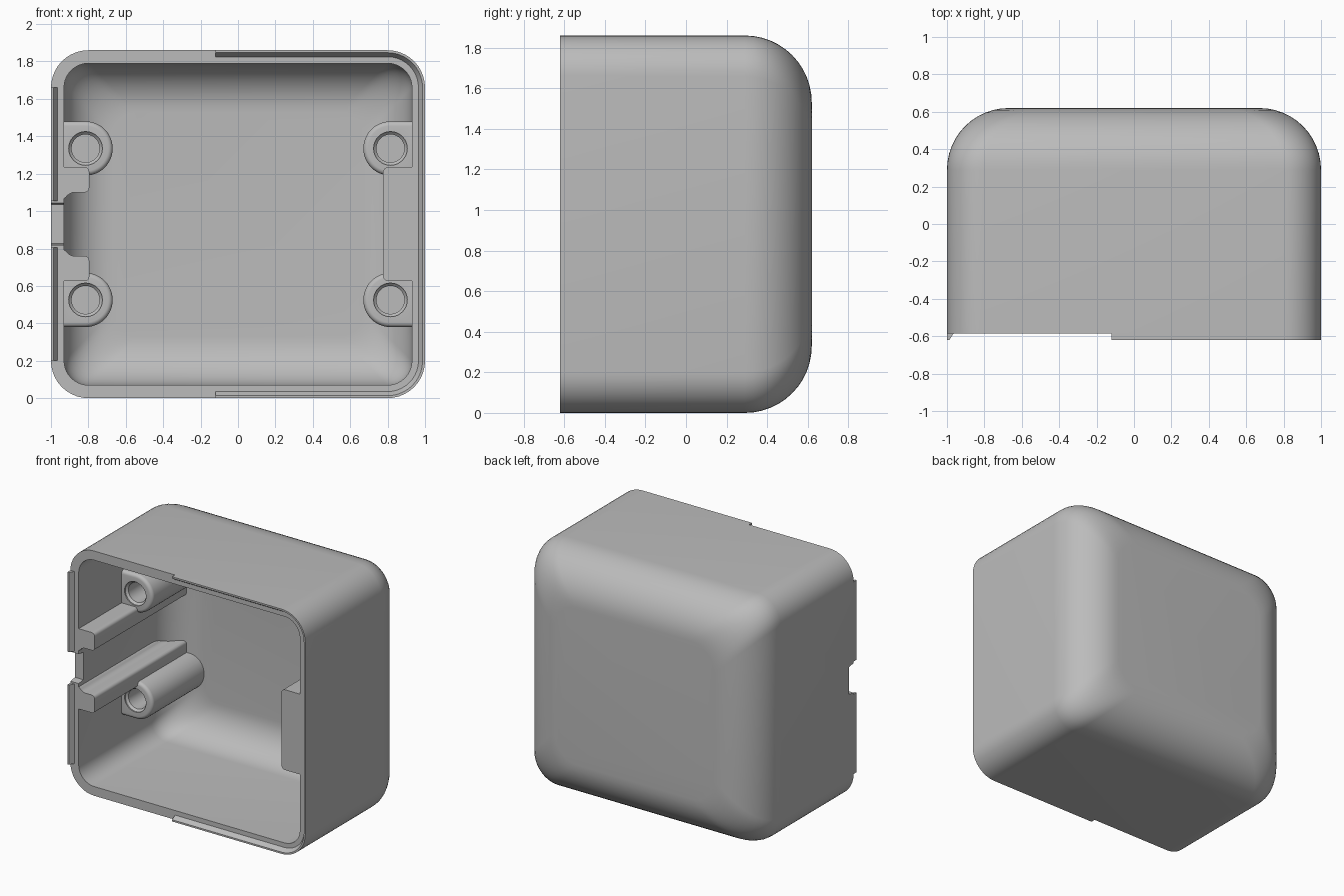
import bpy, bmesh
from math import pi, sin, cos

cube = bpy.data.objects.get("Cube")
if cube:
    bpy.data.objects.remove(cube)

grey = bpy.data.materials.new("plain grey")
grey.use_nodes = True
grey.diffuse_color = (0.5, 0.5, 0.5, 1)
grey.node_tree.nodes["Principled BSDF"].inputs["Base Color"].default_value = (0.5, 0.5, 0.5, 1)

MID, HALF_H = 0.93, 0.93      # centre height and half height
BACK, RIM, FRONT = 0.62, -0.585, -0.62
WALL, CORNER = 0.07, 0.2
SEG = 10


def ring(inset, radius, y):
    """Rounded rectangle: lower +x, upper +x, upper -x, lower -x corners."""
    pts = []
    for k, (sx, sz) in enumerate([(1, -1), (1, 1), (-1, 1), (-1, -1)]):
        cx = sx * (1 - inset - radius)
        cz = MID + sz * (HALF_H - inset - radius)
        for i in range(SEG + 1):
            a = (k - 1 + i / SEG) * pi / 2
            pts.append((cx + radius * cos(a), y, cz + radius * sin(a)))
    return pts


def bowl(inset, radius, fillet, back):
    """Rings from the rim back through a rounded rear edge."""
    rings = [ring(inset, radius, RIM)]
    for i in range(13):
        a = i / 12 * pi / 2
        rings.append(ring(inset + fillet * (1 - cos(a)), radius,
                          back - fillet * (1 - sin(a))))
    return rings


def finish(name, bm):
    bmesh.ops.recalc_face_normals(bm, faces=bm.faces)
    mesh = bpy.data.meshes.new(name)
    bm.to_mesh(mesh)
    bm.free()
    mesh.materials.append(grey)
    ob = bpy.data.objects.new(name, mesh)
    bpy.context.collection.objects.link(ob)
    return ob


def loft(name, rings):
    """Skin a list of equal closed rings and cap both ends."""
    bm = bmesh.new()
    rows = [[bm.verts.new(p) for p in r] for r in rings]
    n = len(rows[0])
    for a, b in zip(rows, rows[1:]):
        for i in range(n):
            j = (i + 1) % n
            bm.faces.new((a[i], a[j], b[j], b[i]))
    bm.faces.new(rows[0])
    bm.faces.new(rows[-1])
    return finish(name, bm)


def prism(name, outline, y0, y1, corner=0.0, front=0.0):
    """Extrude an xz outline along y, rounding its long or its front edges."""
    bm = bmesh.new()
    face = bm.faces.new([bm.verts.new((x, y0, z)) for x, z in outline])
    out = bmesh.ops.extrude_face_region(bm, geom=[face])
    for v in out["geom"]:
        if isinstance(v, bmesh.types.BMVert):
            v.co.y = y1
    for size, along in ((corner, True), (front, False)):
        if size:
            edges = [e for e in bm.edges
                     if (abs(e.verts[0].co.y - e.verts[1].co.y) > 0.01) == along
                     and (along or e.verts[0].co.y < y0 + 0.001)]
            bmesh.ops.bevel(bm, geom=edges, offset=size, segments=5,
                            profile=0.5, affect='EDGES', clamp_overlap=True)
    return finish(name, bm)


def boolean(ob, other, operation):
    mod = ob.modifiers.new("cut", 'BOOLEAN')
    mod.operation, mod.object, mod.solver = operation, other, 'EXACT'
    bpy.context.view_layer.objects.active = ob
    bpy.ops.object.modifier_apply(modifier=mod.name)


# Box shell: rounded body, open at the front
outer = bowl(0, CORNER, 0.33, BACK)
inner = bowl(WALL, CORNER - WALL, 0.26, BACK - WALL)
shell = loft("box_shell", outer[::-1] + inner)
parts = [shell]

# Cable notch in the wall on the -x side
notch = prism("notch_cutter", [(-1.1, MID - 0.13), (-0.9, MID - 0.13),
                               (-0.9, MID + 0.13), (-1.1, MID + 0.13)], -0.7, -0.53)
for v in notch.data.vertices:
    if v.co.y > -0.6:
        v.co.z = MID + (v.co.z - MID) * 0.8
boolean(shell, notch, 'DIFFERENCE')
helpers = [notch]

# Space inside the shell, used to trim the inner parts to the walls
core = loft("cavity_helper", bowl(WALL - 0.001, CORNER - WALL, 0.261, BACK - WALL + 0.001))
helpers.append(core)

# Screw bosses with blind holes
BX, BZ, BR, BY = 0.815, 0.405, 0.145, -0.07
for sx, side in ((1, "left"), (-1, "right")):
    for sz, level in ((1, "upper"), (-1, "lower")):
        cz = MID + sz * BZ
        arc = [(sx * (BX - BR * cos(a)), cz + BR * sin(a))
               for a in [(i / 24 - 0.5) * pi for i in range(25)]]
        outline = [(sx * 1.05, cz - BR)] + arc + [(sx * 1.05, cz + BR)]
        boss = prism(f"{level}_{side}_screw_boss", outline, BY, 0.6, front=0.025)
        drill = loft("drill_helper", [
            [(sx * BX + r * cos(i * pi / 16), y, cz + r * sin(i * pi / 16)) for i in range(32)]
            for r, y in ((0.09, BY - 0.1), (0.09, BY + 0.01), (0.075, BY + 0.025), (0.075, 0.35))])
        boolean(boss, core, 'INTERSECT')
        boolean(boss, drill, 'DIFFERENCE')
        helpers.append(drill)
        parts.append(boss)

# Paired ribs beside the notch
for sz, level in ((1, "upper"), (-1, "lower")):
    outline = [(-1.05, 0.13), (-0.93, 0.13), (-0.9, 0.17), (-0.795, 0.17),
               (-0.795, 0.305), (-1.05, 0.305)]
    rib = prism(f"{level}_guide_rib", [(x, MID + sz * z) for x, z in outline],
                RIM, 0.6, corner=0.025)
    boolean(rib, core, 'INTERSECT')
    parts.append(rib)

# Wide block on the opposite wall
block = prism("wall_block", [(0.775, MID - 0.305), (1.05, MID - 0.305),
                             (1.05, MID + 0.305), (0.775, MID + 0.305)],
              RIM, 0.6, corner=0.03)
boolean(block, core, 'INTERSECT')
parts.append(block)

# Raised locating lips on the rim, sloped on the inside
LIP = [(0, RIM), (0, FRONT), (0.013, FRONT), (0.035, RIM)]


def wrap_path(d, y):
    half = ring(d, CORNER - d, y)[:2 * (SEG + 1)]
    return [(-0.12, y, half[0][2])] + half + [(-0.12, y, half[-1][2])]


rails = [wrap_path(d, y) for d, y in LIP]
parts.append(loft("wrap_lip", list(zip(*rails))))
for sz, level in ((1, "upper"), (-1, "lower")):
    parts.append(loft(f"{level}_side_lip", [
        [(-1 + d, y, MID + sz * z) for d, y in LIP] for z in (0.125, 0.73)]))

# Remove helpers and smooth the rounded surfaces
for h in helpers:
    bpy.data.objects.remove(h)
bpy.ops.object.select_all(action='DESELECT')
for ob in parts:
    ob.select_set(True)
bpy.context.view_layer.objects.active = shell
bpy.ops.object.shade_smooth_by_angle(angle=pi / 6)
